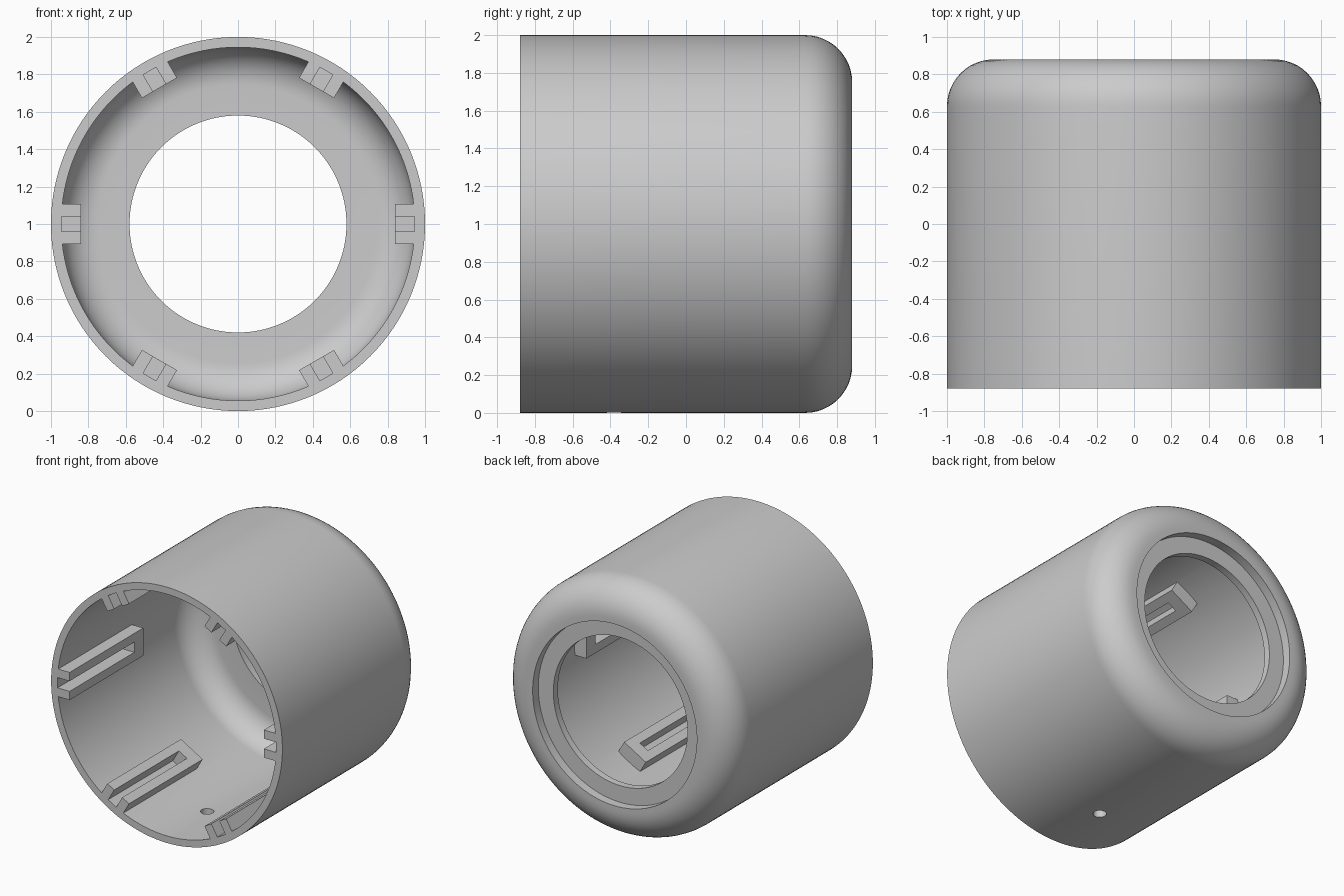
import bpy, bmesh, math
from mathutils import Matrix, Vector

old = bpy.data.objects.get("Cube")
if old:
    bpy.data.objects.remove(old, do_unlink=True)

SEGMENTS = 128
FRONT, BACK = -0.88, 0.88
CENTRE = Vector((0, 0, 1))

grey = bpy.data.materials.new("light grey")
grey.use_nodes = True
colour = (0.6, 0.6, 0.6, 1)
grey.diffuse_color = colour
grey.node_tree.nodes["Principled BSDF"].inputs["Base Color"].default_value = colour


def make_object(name, bm):
    bmesh.ops.recalc_face_normals(bm, faces=bm.faces)
    mesh = bpy.data.meshes.new(name)
    bm.to_mesh(mesh)
    bm.free()
    mesh.materials.append(grey)
    obj = bpy.data.objects.new(name, mesh)
    bpy.context.collection.objects.link(obj)
    return obj


def corner(radius, depth, size, steps=12):
    """Rounded corner from the side wall to the end wall, as (radius, y)."""
    return [(radius - size + size * math.cos(i / steps * math.pi / 2),
             depth - size + size * math.sin(i / steps * math.pi / 2))
            for i in range(steps + 1)]


def combine(target, other, operation):
    mod = target.modifiers.new(operation, "BOOLEAN")
    mod.operation = operation
    mod.solver = "EXACT"
    mod.object = other
    bpy.context.view_layer.objects.active = target
    bpy.ops.object.modifier_apply(modifier=mod.name)
    bpy.data.objects.remove(other, do_unlink=True)


# Shell: closed wall profile turned around the y axis
outer = [(1, FRONT)] + corner(1, BACK, 0.25)
recess = [(0.71, BACK), (0.71, 0.81), (0.58, 0.81), (0.58, 0.755)]
inner = corner(0.945, 0.755, 0.2)[::-1] + [(0.945, FRONT)]
profile = outer + recess + inner
bm = bmesh.new()
rings = []
for i in range(SEGMENTS):
    a = 2 * math.pi * i / SEGMENTS
    rings.append([bm.verts.new(CENTRE + Vector((r * math.cos(a), y, r * math.sin(a))))
                  for r, y in profile])
for i in range(SEGMENTS):
    here, there = rings[i], rings[(i + 1) % SEGMENTS]
    for j in range(len(profile)):
        k = (j + 1) % len(profile)
        bm.faces.new((here[j], here[k], there[k], there[j]))
shell = make_object("shell", bm)

# Slotted rails: U shapes open at the front, six around the inside wall
HALF, SLOT, RAIL_END, SLOT_END = 0.108, 0.04, 0.03, -0.08
u_shape = [(HALF, FRONT), (HALF, RAIL_END), (-HALF, RAIL_END), (-HALF, FRONT),
           (-SLOT, FRONT), (-SLOT, SLOT_END), (SLOT, SLOT_END), (SLOT, FRONT)]
for i in range(6):
    bm = bmesh.new()
    face = bm.faces.new([bm.verts.new((0.84, y, z)) for z, y in u_shape])
    out = bmesh.ops.extrude_face_region(bm, geom=[face])
    moved = [v for v in out["geom"] if isinstance(v, bmesh.types.BMVert)]
    bmesh.ops.translate(bm, verts=moved, vec=(0.13, 0, 0))
    turn = Matrix.Translation(CENTRE) @ Matrix.Rotation(i * math.pi / 3, 4, "Y")
    bmesh.ops.transform(bm, matrix=turn, verts=bm.verts)
    combine(shell, make_object("rail", bm), "UNION")

# Small drain hole through the bottom wall
bm = bmesh.new()
bmesh.ops.create_cone(bm, cap_ends=True, segments=24, radius1=0.048, radius2=0.048,
                      depth=0.3, matrix=Matrix.Translation((0, -0.38, 0.03)))
combine(shell, make_object("drain_cutter", bm), "DIFFERENCE")

# Smooth curved walls, crisp edges
bpy.ops.object.select_all(action="DESELECT")
shell.select_set(True)
bpy.context.view_layer.objects.active = shell
bpy.ops.object.shade_smooth_by_angle(angle=math.radians(30))
